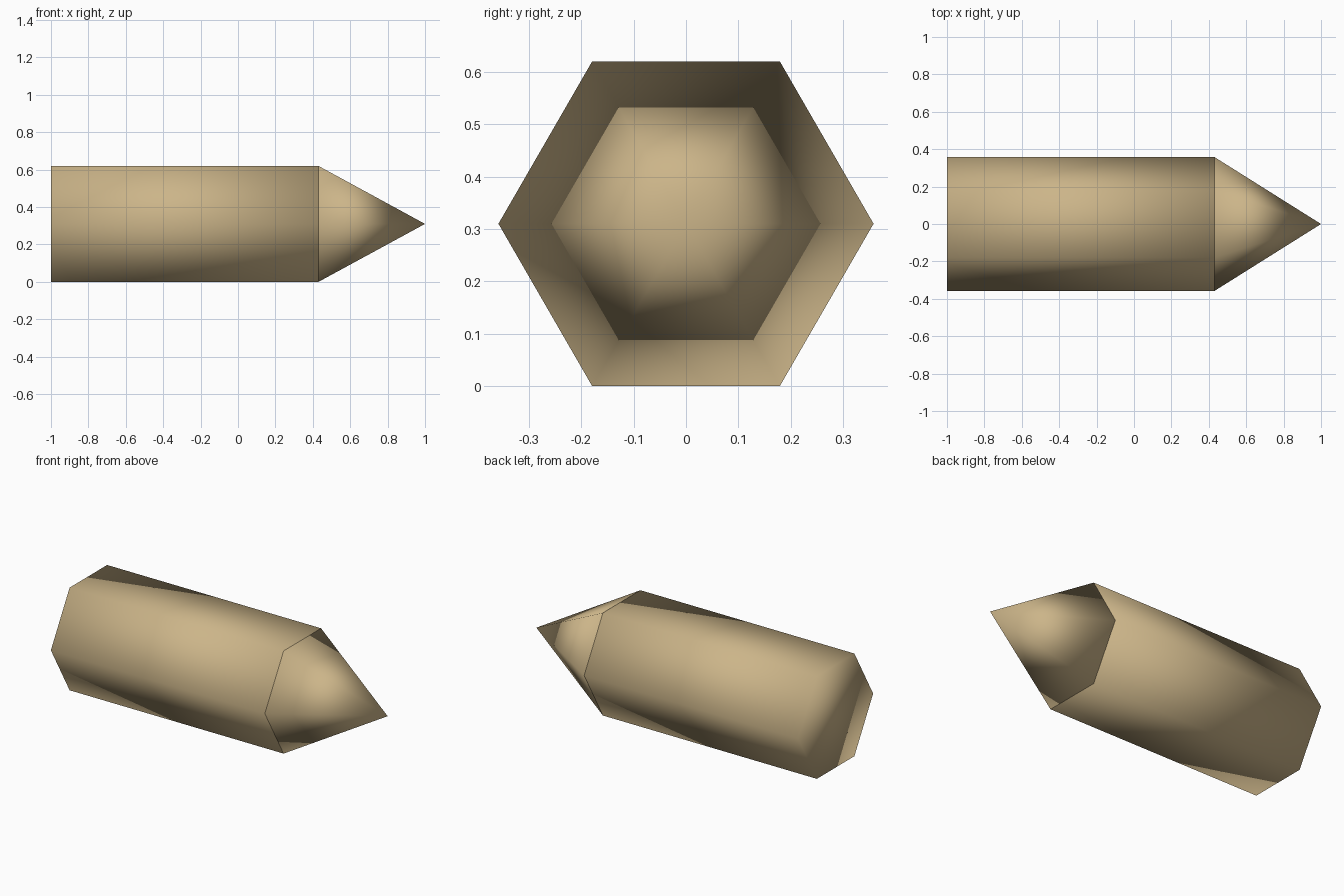
import bpy, bmesh
from math import cos, sin, tau

if "Cube" in bpy.data.objects:
    bpy.data.objects.remove(bpy.data.objects["Cube"])

R, CZ = 0.358, 0.31      # hexagon radius and axis height
BACK, NECK, TIP = -1.0, 0.43, 1.0

mat = bpy.data.materials.new("tan")
mat.diffuse_color = (0.6, 0.46, 0.25, 1)
mat.use_nodes = True
mat.node_tree.nodes["Principled BSDF"].inputs["Base Color"].default_value = mat.diffuse_color


def hexagon(bm, x):
    # corners point along y, flats on top and bottom
    return [bm.verts.new((x, R * cos(tau * i / 6), CZ + R * sin(tau * i / 6)))
            for i in range(6)]


def finish(bm, name):
    bmesh.ops.recalc_face_normals(bm, faces=bm.faces[:])
    for f in bm.faces:
        f.smooth = True
    mesh = bpy.data.meshes.new(name)
    bm.to_mesh(mesh)
    bm.free()
    mesh.materials.append(mat)
    bpy.context.collection.objects.link(bpy.data.objects.new(name, mesh))


# Closed hexagonal barrel, softly shaded including its end caps
bm = bmesh.new()
a, b = hexagon(bm, BACK), hexagon(bm, NECK)
bm.faces.new(a)
bm.faces.new(b)
for i in range(6):
    j = (i + 1) % 6
    bm.faces.new((a[i], a[j], b[j], b[i]))
finish(bm, "barrel")

# Closed six-sided point
bm = bmesh.new()
base = hexagon(bm, NECK)
apex = bm.verts.new((TIP, 0, CZ))
bm.faces.new(base)
for i in range(6):
    bm.faces.new((base[i], base[(i + 1) % 6], apex))
finish(bm, "point")
